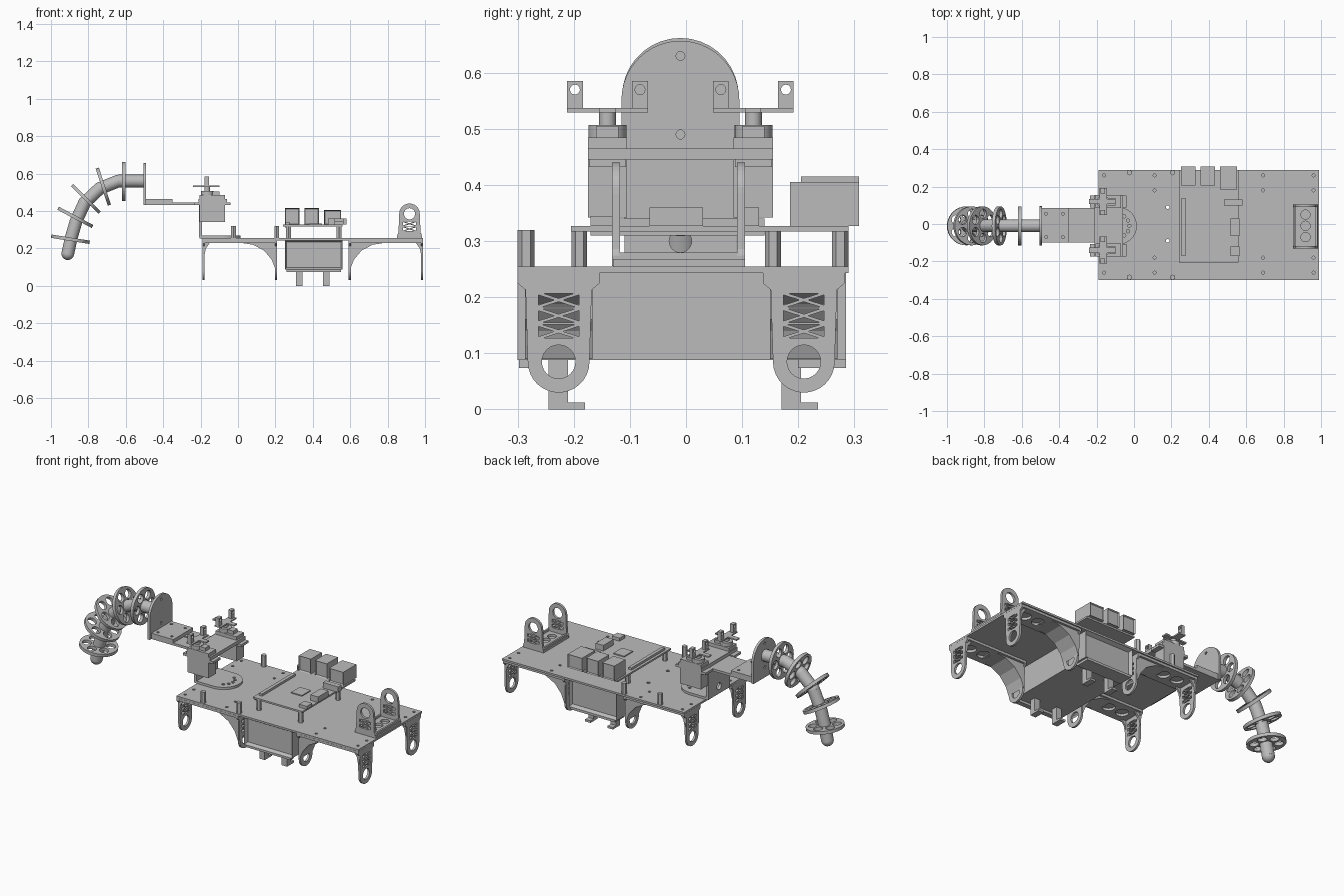
import bpy, bmesh
from math import sin, cos, pi, radians
from mathutils import Matrix, Vector

old = bpy.data.objects.get("Cube")
if old:
    bpy.data.objects.remove(old, do_unlink=True)

grey = bpy.data.materials.new("plain grey")
grey.use_nodes = True
grey.diffuse_color = (0.5, 0.5, 0.5, 1)
grey.node_tree.nodes["Principled BSDF"].inputs["Base Color"].default_value = (0.5, 0.5, 0.5, 1)

X, Y, Z = Vector((1, 0, 0)), Vector((0, 1, 0)), Vector((0, 0, 1))
FACING_X, FACING_Y, FACING_Z = (Y, Z, X), (X, Z, -Y), (X, Y, Z)
MID = -0.01  # centre line of the arm and legs


def add(name, mesh, smooth=False):
    obj = bpy.data.objects.new(name, mesh)
    bpy.context.collection.objects.link(obj)
    mesh.materials.clear()
    mesh.materials.append(grey)
    if smooth:
        mesh.shade_smooth()
        mesh.set_sharp_from_angle(angle=radians(35))
    else:
        mesh.shade_flat()


def from_bm(name, bm, smooth=False):
    mesh = bpy.data.meshes.new(name)
    bm.to_mesh(mesh)
    bm.free()
    add(name, mesh, smooth)


def box(name, x, y, z, inset=None):
    """Box from ranges; inset = (rim, depth) recesses the two y ends."""
    bm = bmesh.new()
    size = [r[1] - r[0] for r in (x, y, z)]
    mid = [(r[0] + r[1]) / 2 for r in (x, y, z)]
    bmesh.ops.create_cube(bm, size=1, matrix=Matrix.Translation(mid) @ Matrix.Diagonal((*size, 1)))
    if inset:
        bm.normal_update()
        ends = [f for f in bm.faces if abs(f.normal.y) > 0.9]
        bmesh.ops.inset_individual(bm, faces=ends, thickness=inset[0], depth=-inset[1])
    from_bm(name, bm)


def rod(name, a, b, r, sides=20):
    a, b = Vector(a), Vector(b)
    bm = bmesh.new()
    turn = (b - a).to_track_quat("Z", "Y").to_matrix().to_4x4()
    bmesh.ops.create_cone(bm, cap_ends=True, segments=sides, radius1=r, radius2=r,
                          depth=(b - a).length, matrix=Matrix.Translation((a + b) / 2) @ turn)
    from_bm(name, bm, sides > 8)


def ball(name, at, r):
    bm = bmesh.new()
    bmesh.ops.create_uvsphere(bm, u_segments=20, v_segments=12, radius=r, matrix=Matrix.Translation(at))
    from_bm(name, bm, True)


def arc(u, v, r, start=0, end=360, n=24):
    last = n if end - start == 360 else n - 1
    angles = [radians(start + (end - start) * i / last) for i in range(n)]
    return [(u + r * cos(t), v + r * sin(t)) for t in angles]


def plate(name, loops, thick, at, axes=FACING_Z):
    """Flat sheet from an outline and holes, centred on at."""
    curve = bpy.data.curves.new(name, "CURVE")
    curve.dimensions, curve.fill_mode, curve.extrude = "2D", "BOTH", thick / 2
    for loop in loops:
        s = curve.splines.new("POLY")
        s.points.add(len(loop) - 1)
        for p, q in zip(s.points, loop):
            p.co = (*q, 0, 1)
        s.use_cyclic_u = True
    tmp = bpy.data.objects.new(name + " helper", curve)
    bpy.context.collection.objects.link(tmp)
    mesh = bpy.data.meshes.new_from_object(tmp.evaluated_get(bpy.context.evaluated_depsgraph_get()))
    bpy.data.objects.remove(tmp, do_unlink=True)
    bm = bmesh.new()
    bm.from_mesh(mesh)
    bpy.data.meshes.remove(mesh)
    bmesh.ops.remove_doubles(bm, verts=bm.verts, dist=1e-5)
    bmesh.ops.recalc_face_normals(bm, faces=bm.faces)
    bm.transform(Matrix.Translation(at) @ Matrix(axes).transposed().to_4x4())
    from_bm(name, bm)


def rect(u0, u1, v0, v1):
    return [(u0, v0), (u1, v0), (u1, v1), (u0, v1)]


def tab(base, centre, r, half, hole, rows):
    """Round-ended lug with a bore and a lattice of triangular openings."""
    s = 1 if centre > base else -1
    end = [(u, centre + s * v) for u, v in arc(0, 0, r, 0, 180, 16)]
    outline = [(half, base), (half, base + s * .018), (r + .004, base + s * .03), *end,
               (-r - .004, base + s * .03), (-half, base + s * .018), (-half, base)]
    loops = [outline, arc(0, centre, hole)]
    for i in range(rows):
        z = base + s * (.034 + .028 * i)
        for k in (-1, 1):
            loops.append([(k * .036, z + s * .005), (k * .036, z + s * .023), (k * .008, z + s * .014)])
            zt = z + s * (.014 - k * .012)
            loops.append([(-.028, zt), (.028, zt), (0, z + s * (.014 - k * .003))])
    return loops


# Deck with small fixing holes
holes = [arc(x, y, .008, n=10) for x in (-.16, .11, .69, .96) for y in (-.26, -.18, .18, .26)]
holes += [arc(.18, y, .01, n=10) for y in (-.09, .09)]
plate("deck", [rect(-.19, .99, -.30, .29)] + holes, .011, (0, 0, .249))

# Four arched leg brackets under the deck, mirrored about the deck centre
swoop = [(0, .232), (.08, .22), (.14, .188), (.18, .14), (.2, .09)]
heel = [(-.11, .243), (-.15, .23), (-.172, .2), (-.18, .16)]
for end, m in (("left", lambda x: .8 - x), ("right", lambda x: x)):
    flip = lambda pts: [(m(x), z) for x, z in pts]
    for side, yc in (("front", -.227), ("back", .21)):
        tag = f"{end}_{side}_"
        for part, x in (("outer_leg", -.184), ("inner_leg", .203)):
            plate(tag + part, tab(.243, .085, .055, .073, .03, 3), .012, (m(x), yc, 0), FACING_X)
        web = flip(swoop + [(.205, .09), (.205, .243), (0, .243)])
        gusset = flip(heel + [(-.186, .16), (-.186, .243)])
        for y in (yc - .055, yc + .055):
            plate(tag + "arch_rib", [web], .01, (0, y, 0), FACING_Y)
            plate(tag + "heel_rib", [gusset], .01, (0, y, 0), FACING_Y)
        sheet = flip(swoop + [(x + .004, z + .01) for x, z in reversed(swoop)])
        plate(tag + "arch_sheet", [sheet], .11, (0, yc, 0), FACING_Y)
        rounds = [arc(m(x), yc, .035) for x in (-.11, -.02)]
        plate(tag + "top_panel", [rect(*sorted((m(-.185), m(.205))), yc - .073, yc + .073)] + rounds,
              .014, (0, 0, .236))

# Battery case with recessed ends, lower lips and feet
box("battery_case", (.25, .56), (-.30, .285), (.088, .243), (.014, .02))
box("front_lip", (.26, .55), (-.298, -.27), (.074, .088))
box("back_lip", (.26, .55), (.2, .285), (.074, .088))
for x in (.31, .455):
    for y in (-.245, .17):
        box("foot_post", (x, x + .035), (y, y + .035), (0, .088))
        box("foot_pad", (x, x + .035), (y, y + .065), (0, .012))

# Standoffs and circuit board
for y in (-.285, .275):
    for x in (-.025, .207):
        rod("deck_standoff", (x, y, .25), (x, y, .32), .015, 6)
for y in (-.19, .155):
    for x in (.27, .54):
        rod("board_standoff", (x, y, .25), (x, y, .32), .014, 6)
box("circuit_board", (.24, .56), (-.205, .29), (.317, .327))
box("pin_header", (.255, .275), (-.17, .14), (.31, .34))
for x0, x1, y0, top in ((.25, .328, .205, .415), (.355, .432, .205, .415), (.46, .552, .185, .405)):
    box("port", (x0, x1), (y0, .308), (.327, top), (.006, .008))
box("video_socket", (.515, .565), (-.065, .03), (.327, .36))
box("side_socket", (.515, .565), (-.17, -.12), (.327, .345))
box("card_slot", (.48, .58), (.1, .13), (.327, .36))
box("chip", (.38, .45), (-.05, .03), (.327, .333))

# Upright sensor bracket at the far end
for y in (-.125, .098):
    plate("sensor_lug", tab(.256, .385, .055, .064, .03, 2), .014, (.917, y, 0), FACING_Y)
plate("sensor_base", [rect(.85, .985, -.13, .105)] + [arc(.917, y, .025) for y in (-.07, MID, .05)],
      .014, (0, 0, .261))
for x in (.86, .975):
    box("sensor_base_rib", (x - .005, x + .005), (-.12, .095), (.262, .28))

# Swivel disc and mast carrying the arm
swivel = arc(0, 0, .1, -90, 90, 20)
plate("swivel_disc", [swivel] + [arc(.06 * cos(t), .06 * sin(t), .009, n=10) for t in (-1, -.5, 0, .5, 1)],
      .014, (-.085, MID, .261))
box("mast_foot", (-.205, -.085), (-.11, .09), (.254, .268))
plate("mast", [rect(-.1, .1, .26, .45), arc(0, .3, .02)], .016, (-.2, MID, 0), FACING_X)
box("mount_plate", (-.21, -.06), (-.175, .155), (.445, .465))

# Two servos with forked horns
for side, y in (("front", -.14), ("back", .12)):
    box(side + "_servo", (-.205, -.07), (y - .035, y + .035), (.342, .485))
    box(side + "_servo_flange", (-.235, -.04), (y - .033, y + .033), (.432, .446))
    rod(side + "_gear_housing", (-.165, y, .48), (-.165, y, .507), .034)
    box(side + "_gear_cover", (-.165, -.1), (y - .02, y + .02), (.48, .505))
    rod(side + "_shaft", (-.165, y, .5), (-.165, y, .532), .015, 12)
    box(side + "_horn", (-.185, -.145), (y - .072, y + .072), (.529, .537))
    box(side + "_horn_cross", (-.24, -.1), (y - .014, y + .014), (.529, .537))
    for k in (-.058, .058):
        plate(side + "_fork", [rect(-.014, .014, .532, .585), arc(0, .57, .009, n=12)],
              .022, (-.167, y + k, 0), FACING_X)

# Arm shelf and rounded end plate
plate("arm_shelf", [rect(-.5, -.2, -.1, .085)], .014, (0, 0, .438))
plate("arm_pad", [rect(-.5, -.35, -.1, .085)] +
      [arc(x, y, .008, n=10) for x in (-.47, -.38) for y in (-.07, .055)], .022, (0, 0, .454))
face = [(-.105, .431), (.105, .431)] + arc(0, .552, .105, 0, 180)
plate("arm_end_plate", [face] + [arc(0, z, .008, n=10) for z in (.49, .63)], .014, (-.498, MID, 0), FACING_X)

# Curling tentacle: jointed spine with a perforated guide disc on each link
spine = [Vector((x, MID, z)) for x, z in ((-.5, .56), (-.64, .56), (-.74, .52), (-.82, .445),
                                         (-.866, .345), (-.892, .255), (-.91, .172))]
for i, (a, b) in enumerate(zip(spine, spine[1:])):
    rod(f"spine_link_{i}", a, b, .034)
    ball(f"spine_joint_{i}", b, .034)
spokes = [arc(.065 * cos(i * pi / 3), .065 * sin(i * pi / 3), .025, n=16) for i in range(6)]
for i, (x, z, tilt) in enumerate(((-.61, .558, 0), (-.72, .53, 18), (-.813, .465, 45),
                                  (-.87, .366, 62), (-.896, .249, 81))):
    t = radians(tilt)
    axes = (Y, Vector((-sin(t), 0, cos(t))), Vector((cos(t), 0, sin(t))))
    plate(f"guide_disc_{i}", [arc(0, 0, .104, n=36)] + spokes, .018, (x, MID, z), axes)
